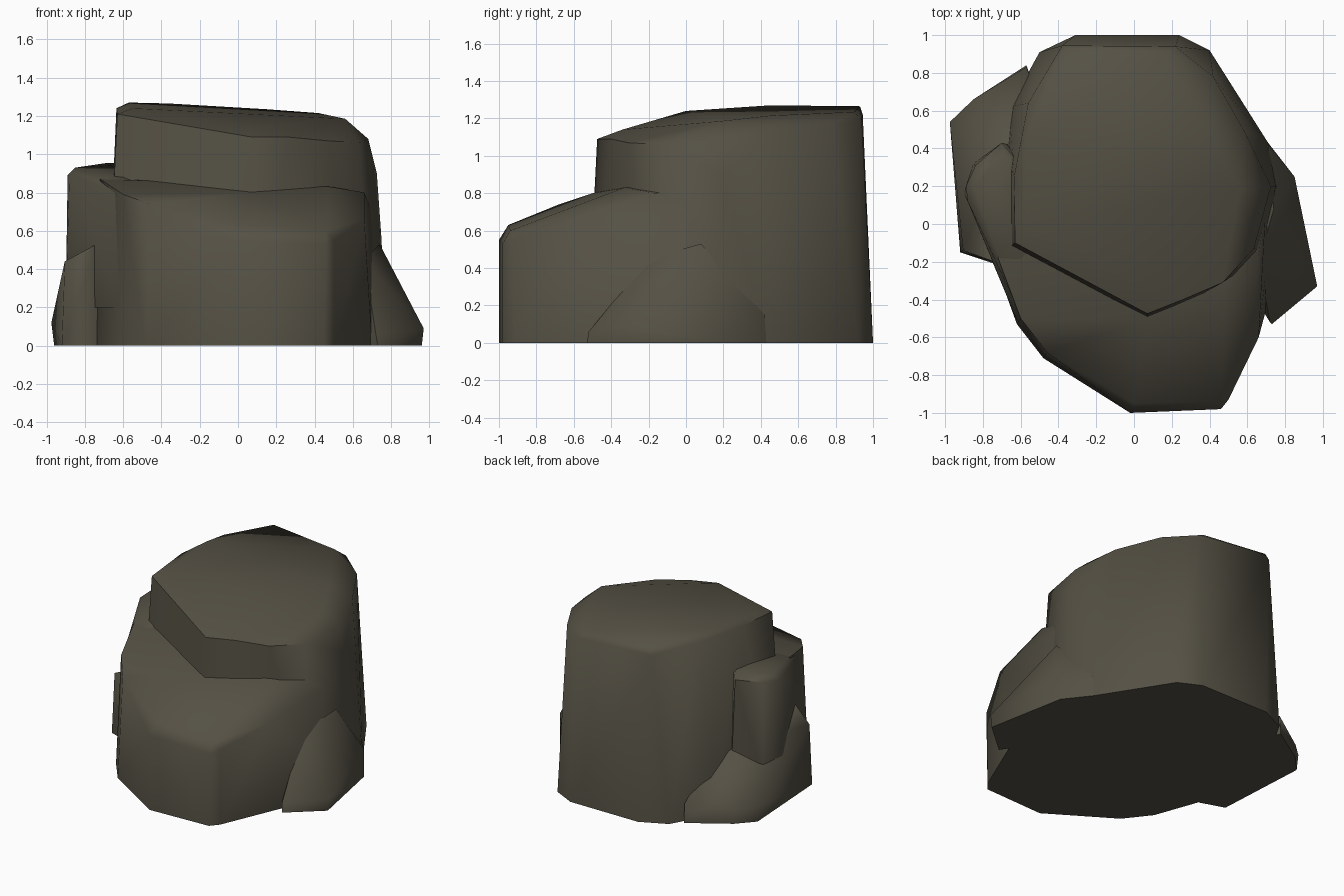
import bpy, bmesh, math

stone = bpy.data.materials.new("dark brown stone")
stone.diffuse_color = (0.09, 0.081, 0.058, 1)


def rock(name, points, angle=58):
    """Faceted stone chunk: convex hull of a few corner points."""
    bm = bmesh.new()
    for p in points:
        bm.verts.new(p)
    res = bmesh.ops.convex_hull(bm, input=bm.verts[:])
    junk = {g for g in res["geom_interior"] + res["geom_unused"]
            if isinstance(g, bmesh.types.BMVert)}
    bmesh.ops.delete(bm, geom=list(junk), context='VERTS')
    bmesh.ops.dissolve_limit(bm, angle_limit=math.radians(1.5),
                             verts=bm.verts[:], edges=bm.edges[:])
    bmesh.ops.recalc_face_normals(bm, faces=bm.faces[:])
    me = bpy.data.meshes.new(name)
    bm.to_mesh(me)
    bm.free()
    for f in me.polygons:
        f.use_smooth = True
    me.set_sharp_from_angle(angle=math.radians(angle))
    me.materials.append(stone)
    ob = bpy.data.objects.new(name, me)
    bpy.context.collection.objects.link(ob)
    return ob


# tall main block: base ring, then sloping top rim and crown
rock("tall_block", [
    (-0.31, 1.0, 0), (0.24, 1.0, 0), (0.40, 0.92, 0), (0.52, 0.73, 0),
    (0.71, 0.43, 0), (0.77, 0.20, 0), (0.70, -0.15, 0), (0.07, -0.53, 0),
    (-0.69, -0.15, 0), (-0.69, 0.40, 0), (-0.66, 0.62, 0), (-0.50, 0.91, 0),
    (0.75, 0.20, 0.55), (0.725, 0.20, 0.90),
    (-0.38, 0.945, 1.22), (0.22, 0.94, 1.19), (0.42, 0.78, 1.17),
    (0.58, 0.50, 1.14), (0.68, 0.20, 1.08), (0.635, -0.13, 1.06),
    (0.47, -0.31, 1.07), (0.26, -0.40, 1.09), (0.07, -0.475, 1.09),
    (-0.63, -0.10, 1.21), (-0.635, 0.25, 1.24), (-0.56, 0.64, 1.25),
    (-0.36, 0.93, 1.265), (-0.57, 0.45, 1.27), (-0.55, 0.0, 1.24),
    (0.15, 0.90, 1.235), (0.42, 0.45, 1.215), (0.56, 0.18, 1.185),
    (0.07, -0.34, 1.14),
])

# lower front block with a sloping shoulder
rock("front_block", [
    (-0.02, -1.0, 0), (0.45, -0.98, 0), (0.50, -0.92, 0), (0.70, -0.45, 0),
    (-0.48, -0.71, 0), (-0.62, -0.53, 0), (-0.74, -0.20, 0),
    (0.74, 0.12, 0), (-0.60, 0.30, 0), (0.70, 0.12, 0.70),
    (-0.02, -1.0, 0.55), (0.46, -0.98, 0.53), (0.50, -0.93, 0.55),
    (0.0, -0.95, 0.63), (0.46, -0.94, 0.60),
    (0.66, -0.60, 0.66), (0.66, -0.17, 0.80), (0.48, -0.33, 0.83),
    (0.07, -0.50, 0.80), (-0.46, -0.68, 0.74), (-0.60, -0.50, 0.79),
    (-0.72, -0.18, 0.87), (-0.50, 0.20, 0.88), (0.50, 0.20, 0.82),
])

# ledge stone high on the left side, running into the front block
rock("left_ledge", [
    (-0.74, -0.20, 0.2), (-0.90, 0.16, 0.2), (-0.85, 0.32, 0.2),
    (-0.66, 0.42, 0.2), (-0.50, 0.0, 0.2),
    (-0.62, -0.51, 0.2), (-0.60, -0.48, 0.78),
    (-0.89, 0.20, 0.89), (-0.88, 0.12, 0.90), (-0.84, 0.31, 0.90),
    (-0.70, 0.43, 0.93), (-0.71, -0.18, 0.87), (-0.60, -0.14, 0.88),
    (-0.85, 0.20, 0.93), (-0.68, 0.36, 0.955), (-0.50, 0.20, 0.95),
])

# low stone at the left foot, tall in front and sloping down to the back
rock("left_foot", [
    (-0.96, 0.54, 0), (-0.85, 0.66, 0), (-0.57, 0.84, 0), (-0.92, -0.15, 0),
    (-0.74, -0.21, 0), (-0.40, 0.40, 0),
    (-0.975, 0.54, 0.12), (-0.85, 0.66, 0.10), (-0.57, 0.83, 0.14),
    (-0.905, -0.14, 0.44), (-0.74, -0.20, 0.53),
    (-0.66, 0.45, 0.40), (-0.50, 0.10, 0.53),
], 75)

# wedge leaning on the right side
rock("right_wedge", [
    (0.96, -0.33, 0), (0.85, 0.25, 0), (0.71, 0.43, 0), (0.73, -0.53, 0),
    (0.40, 0.0, 0), (0.97, -0.33, 0.09), (0.85, 0.25, 0.20),
    (0.71, 0.42, 0.15), (0.72, -0.52, 0.06), (0.74, 0.08, 0.53),
    (0.66, -0.20, 0.45),
], 75)
